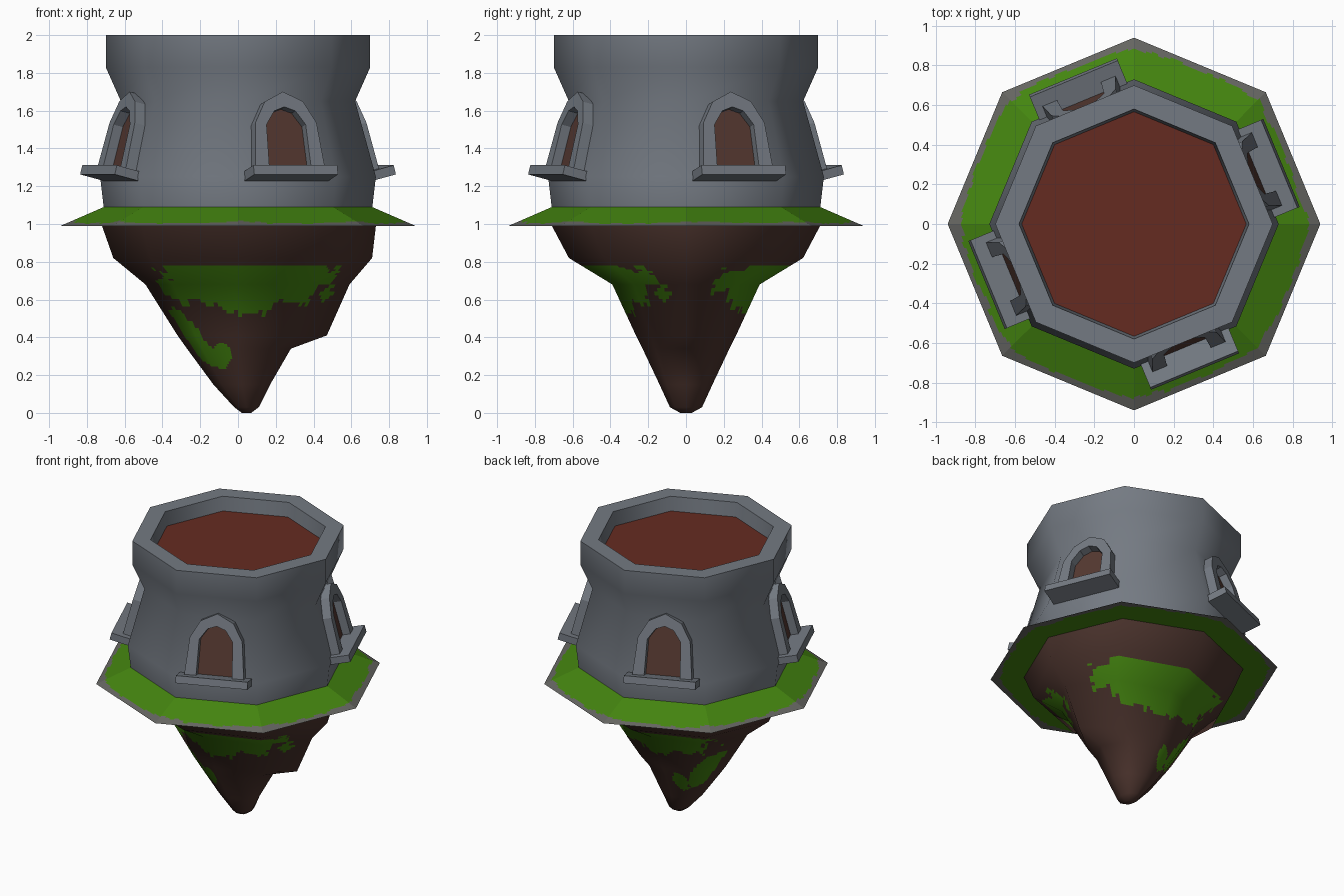
import bpy, bmesh, math
from mathutils import Vector, Matrix, noise

if "Cube" in bpy.data.objects:
    bpy.data.objects.remove(bpy.data.objects["Cube"])

N = 8
STEP = 2 * math.pi / N


def mat(name, rgb):
    m = bpy.data.materials.new(name)
    m.diffuse_color = (*rgb, 1)
    m.use_nodes = True
    m.node_tree.nodes["Principled BSDF"].inputs["Base Color"].default_value = m.diffuse_color
    return m


STONE = mat("grey_stone", (0.175, 0.195, 0.225))
EDGE = mat("edge_stone", (0.13, 0.13, 0.12))
GRASS = mat("grass_green", (0.058, 0.235, 0.005))
EARTH = mat("brown_earth", (0.068, 0.032, 0.025))
ROOF = mat("red_roof", (0.13, 0.024, 0.015))
WOOD = mat("window_brown", (0.09, 0.04, 0.03))


def finish(name, bm, mats, angle=None):
    me = bpy.data.meshes.new(name)
    bm.to_mesh(me)
    bm.free()
    for m in mats:
        me.materials.append(m)
    ob = bpy.data.objects.new(name, me)
    bpy.context.collection.objects.link(ob)
    if angle is not None:
        bpy.ops.object.select_all(action='DESELECT')
        ob.select_set(True)
        bpy.context.view_layer.objects.active = ob
        bpy.ops.object.shade_smooth_by_angle(angle=math.radians(angle))
    return ob


def ring_mesh(rings, cap_first=False, cap_last=False):
    """Skin of quads over successive octagonal rings."""
    bm = bmesh.new()
    vs = [[bm.verts.new(p) for p in ring] for ring in rings]
    for a, b in zip(vs, vs[1:]):
        for i in range(N):
            j = (i + 1) % N
            bm.faces.new((a[i], a[j], b[j], b[i]))
    if cap_first:
        bm.faces.new(vs[0][::-1])
    if cap_last:
        bm.faces.new(vs[-1])
    bm.normal_update()
    return bm


def octagon(r, z):
    return [(r * math.cos(i * STEP), r * math.sin(i * STEP), z) for i in range(N)]


def smooth_subdivide(name, bm, mats, cuts, rule):
    """Cut faces finely for painting while keeping the coarse mesh's soft normals."""
    lay = bm.verts.layers.float_vector.new("soft")
    for v in bm.verts:
        v[lay] = v.normal
    bmesh.ops.subdivide_edges(bm, edges=bm.edges[:], cuts=cuts, use_grid_fill=True)
    for f in bm.faces:
        f.material_index = rule(f.calc_center_median())
        f.smooth = True
    normals = [v[lay].normalized() for v in bm.verts]
    bm.verts.layers.float_vector.remove(lay)
    ob = finish(name, bm, mats)
    ob.data.normals_split_custom_set_from_vertices(normals)


# Tower wall with flared parapet, and the sunken roof
wall = [(0.71, 1.08), (0.73, 1.25), (0.62, 1.65), (0.70, 1.83), (0.70, 2.0),
        (0.58, 2.0), (0.565, 1.89)]
finish("tower_wall", ring_mesh([octagon(r, z) for r, z in wall]), [STONE], 50)
bm = bmesh.new()
bm.faces.new([bm.verts.new(p) for p in octagon(0.57, 1.9)])
finish("roof", bm, [ROOF])


# Grass skirt with ragged stone border
def skirt_rule(c):
    r = math.hypot(c.x, c.y)
    a = (math.atan2(c.y, c.x) % STEP) - STEP / 2
    o = r * math.cos(a) / math.cos(STEP / 2)
    score = o + 0.45 * (r - math.cos(STEP / 2) * o)
    return 1 if score > 0.912 + 0.025 * noise.noise(c * 14) else 0


bm = ring_mesh([octagon(0.71, 0.99), octagon(0.94, 0.99), octagon(0.71, 1.09)])
bmesh.ops.subdivide_edges(bm, edges=bm.edges[:], cuts=20, use_grid_fill=True)
for f in bm.faces:
    f.material_index = skirt_rule(f.calc_center_median())
finish("grass_skirt", bm, [GRASS, EDGE])


# Hanging rock: z, left reach, right reach, right reach on diagonals, half depth
ROCK = [(0.00, 0.02, 0.07, 0.07, 0.03), (0.03, -0.02, 0.11, 0.11, 0.085),
        (0.15, -0.13, 0.17, 0.17, 0.14), (0.34, -0.27, 0.28, 0.25, 0.23),
        (0.41, -0.32, 0.47, 0.33, 0.265), (0.68, -0.49, 0.59, 0.54, 0.39),
        (0.82, -0.66, 0.71, 0.69, 0.62), (0.99, -0.72, 0.73, 0.73, 0.71)]


def rock_ring(z, left, right, diag, depth):
    pts = []
    mid = (left + diag) / 2 if z < 0.2 else 0
    for i in range(N):
        c, s = math.cos(i * STEP), math.sin(i * STEP)
        reach = right if i == 0 else diag if c > 0 else left
        x = mid + abs(c) * (reach - mid) if abs(c) > 0.01 else mid
        pts.append((x, s * depth, z))
    return pts


def rock_rule(c):
    n = noise.noise(c * 9) * 0.35 + noise.noise(c * 25) * 0.3
    if abs(c.y) < 0.07:
        return 0
    ledge = 1 - math.hypot((c.x - 0.04) / 0.46, (c.z - 0.74) / 0.2)
    if c.z < 0.775 and ledge + n * 0.6 > 0:
        return 1
    t = (0.55 - c.z) / 0.28
    streak = 1 - math.hypot((c.x + 0.36 - 0.2 * t) / 0.07, (c.z - 0.41) / 0.15)
    spot = 1 - math.hypot((c.x + 0.085) / 0.045, (c.z - 0.31) / 0.075)
    return 1 if max(streak, spot) + n * 0.6 > 0 else 0


smooth_subdivide("hanging_rock", ring_mesh([rock_ring(*r) for r in ROCK], cap_first=True),
                 [EARTH, GRASS], 13, rock_rule)


# Arched windows, lying on every second sloping wall face
def arch(half):
    return half + [(-u, v) for u, v in half[-2::-1]]


OUTER = arch([(0.20, 0.02), (0.175, 0.28), (0.11, 0.395), (0, 0.45)])
INNER = arch([(0.12, 0.02), (0.112, 0.27), (0.06, 0.345), (0, 0.367)])
TILT = math.atan2(0.11 * math.cos(STEP / 2), 0.40)


def window_matrix(a):
    out = Vector((math.cos(a), math.sin(a), 0))
    up = Vector((0, 0, 1))
    v = up * math.cos(TILT) - out * math.sin(TILT)
    w = out * math.cos(TILT) + up * math.sin(TILT)
    u = v.cross(w)
    m = Matrix((u, v, w)).transposed().to_4x4()
    m.translation = out * 0.73 * math.cos(STEP / 2) + up * 1.25
    return m


def prism(bm, pts, w0, w1):
    f = bm.faces.new([bm.verts.new((u, v, w0)) for u, v in pts])
    ext = bmesh.ops.extrude_face_region(bm, geom=[f])["geom"]
    bmesh.ops.translate(bm, vec=(0, 0, w1 - w0),
                        verts=[g for g in ext if isinstance(g, bmesh.types.BMVert)])
    bmesh.ops.recalc_face_normals(bm, faces=bm.faces[:])


for k in range(4):
    m = window_matrix(math.radians(22.5 + 90 * k))
    # frame: one block per arch segment, welded together
    bm = bmesh.new()
    loops = [[bm.verts.new((u, v, w)) for u, v in p]
             for p, w in ((OUTER, -0.02), (OUTER, 0.06), (INNER, 0.06), (INNER, -0.02))]
    for a, b in zip(loops, loops[1:]):
        for i in range(len(a) - 1):
            bm.faces.new((a[i], a[i + 1], b[i + 1], b[i]))
    bmesh.ops.recalc_face_normals(bm, faces=bm.faces[:])
    if max(bm.faces, key=lambda f: f.calc_center_median().z).normal.z < 0:
        bmesh.ops.reverse_faces(bm, faces=bm.faces[:])
    finish(f"window_frame_{k}", bm, [STONE]).matrix_world = m
    bm = bmesh.new()
    prism(bm, [(-0.24, -0.02), (0.24, -0.02), (0.24, 0.03), (-0.24, 0.03)], -0.01, 0.13)
    finish(f"window_sill_{k}", bm, [STONE]).matrix_world = m
    bm = bmesh.new()
    prism(bm, INNER, -0.002, 0.006)
    finish(f"window_shutter_{k}", bm, [WOOD]).matrix_world = m
